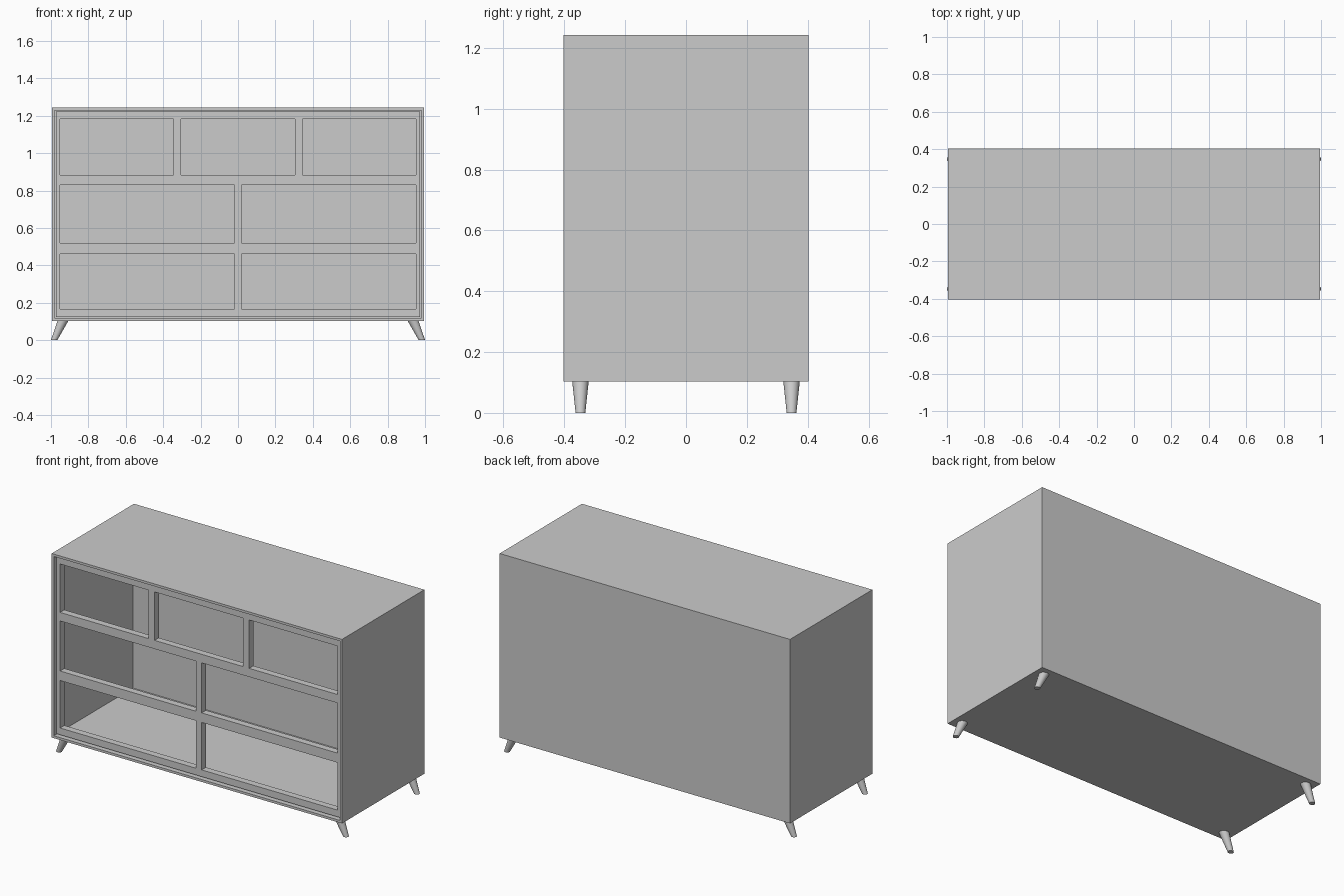
import bpy, bmesh
from mathutils import Matrix, Vector

if "Cube" in bpy.data.objects:
    bpy.data.objects.remove(bpy.data.objects["Cube"])

X, Y, Z0, Z1 = 0.995, 0.403, 0.103, 1.243   # case half width, half depth, bottom, top
WALL = 0.021


def add_box(bm, x0, x1, y0, y1, z0, z1):
    m = Matrix.Translation(((x0 + x1) / 2, (y0 + y1) / 2, (z0 + z1) / 2))
    m = m @ Matrix.Diagonal((x1 - x0, y1 - y0, z1 - z0, 1))
    return bmesh.ops.create_cube(bm, size=1, matrix=m)["verts"]


def finish(bm, name):
    bmesh.ops.recalc_face_normals(bm, faces=bm.faces)
    me = bpy.data.meshes.new(name)
    bm.to_mesh(me)
    bm.free()
    ob = bpy.data.objects.new(name, me)
    bpy.context.collection.objects.link(ob)
    return ob


# Case: box whose front face is inset and pushed back to hollow it out
bm = bmesh.new()
add_box(bm, -X, X, -Y, Y, Z0, Z1)
bm.normal_update()
front = min(bm.faces, key=lambda f: f.calc_center_median().y)
bmesh.ops.inset_region(bm, faces=[front], thickness=WALL)
hollow = bmesh.ops.extrude_discrete_faces(bm, faces=[front])["faces"][0]
for v in hollow.verts:
    v.co.y = Y - 0.032
finish(bm, "case")

# Front frame: recessed panel with seven drawer openings
bm = bmesh.new()
add_box(bm, -X + WALL, X - WALL, -Y + 0.02, -Y + 0.062, Z0 + WALL, Z1 - WALL)
frame = finish(bm, "front_frame")

three = [(-0.951, -0.345), (-0.304, 0.304), (0.345, 0.951)]
two = [(-0.951, -0.019), (0.019, 0.951)]
rows = [(0.882, 1.182, three), (0.519, 0.829, two), (0.166, 0.460, two)]
bm = bmesh.new()
for z0, z1, spans in rows:
    for x0, x1 in spans:
        add_box(bm, x0, x1, -Y - 0.1, -Y + 0.2, z0, z1)
cutter = finish(bm, "opening_cutter")
cutter.hide_render = True

mod = frame.modifiers.new("openings", "BOOLEAN")
mod.operation, mod.solver, mod.object = "DIFFERENCE", "EXACT", cutter
bpy.context.view_layer.objects.active = frame
bpy.ops.object.modifier_apply(modifier=mod.name)
bpy.data.objects.remove(cutter)

# Legs: tapered pegs splayed outwards along x
for sx, side in ((-1, "left"), (1, "right")):
    for sy, end in ((-1, "front"), (1, "back")):
        bm = bmesh.new()
        bmesh.ops.create_cone(bm, cap_ends=True, segments=32, radius1=0.016,
                              radius2=0.027, depth=Z0)
        for v in bm.verts:
            t = v.co.z / Z0 + 0.5
            v.co = Vector((v.co.x * 1.08 + sx * (0.983 - 0.047 * t),
                           v.co.y + sy * 0.347, t * Z0))
        leg = finish(bm, f"{end}_{side}_leg")
        bpy.ops.object.select_all(action="DESELECT")
        leg.select_set(True)
        bpy.context.view_layer.objects.active = leg
        bpy.ops.object.shade_smooth_by_angle()
